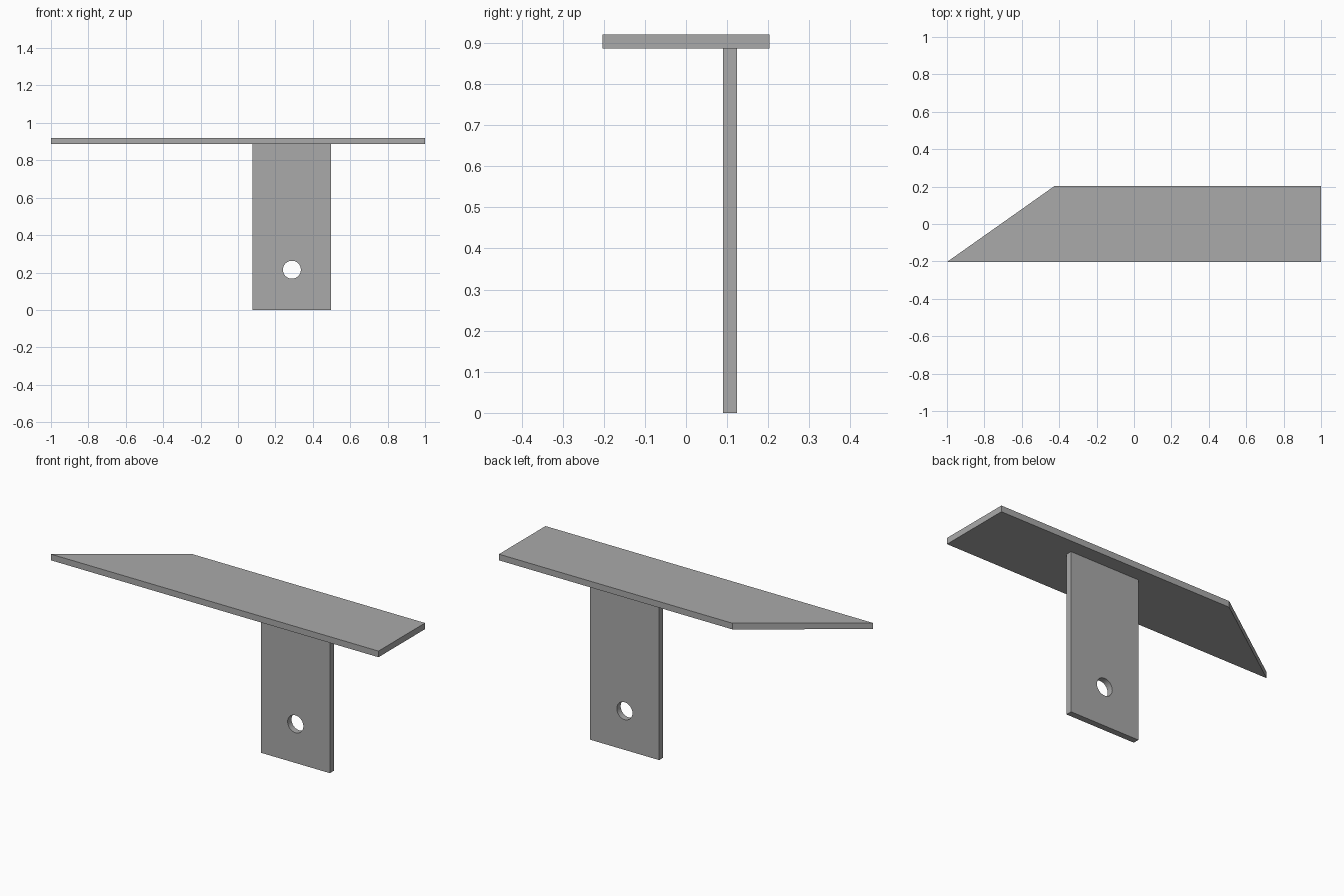
import bpy, bmesh, math
from mathutils import Matrix, Vector

cube = bpy.data.objects.get("Cube")
if cube:
    bpy.data.objects.remove(cube, do_unlink=True)

grey = bpy.data.materials.new("plain grey")
grey.use_nodes = True
grey.diffuse_color = (0.4, 0.4, 0.4, 1)
grey.node_tree.nodes["Principled BSDF"].inputs["Base Color"].default_value = (0.4, 0.4, 0.4, 1)


def plate(name, loops, thickness, matrix):
    """Fill flat loops (outline, then holes), thicken along +z, then place."""
    bm = bmesh.new()
    for loop in loops:
        verts = [bm.verts.new((x, y, 0)) for x, y in loop]
        for a, b in zip(verts, verts[1:] + verts[:1]):
            bm.edges.new((a, b))
    bmesh.ops.triangle_fill(bm, edges=bm.edges[:], use_beauty=True)
    result = bmesh.ops.extrude_face_region(bm, geom=bm.faces[:], use_keep_orig=True)
    top = [g for g in result["geom"] if isinstance(g, bmesh.types.BMVert)]
    bmesh.ops.translate(bm, verts=top, vec=Vector((0, 0, thickness)))
    bmesh.ops.recalc_face_normals(bm, faces=bm.faces[:])
    bm.transform(matrix)
    bmesh.ops.recalc_face_normals(bm, faces=bm.faces[:])
    mesh = bpy.data.meshes.new(name)
    bm.to_mesh(mesh)
    bm.free()
    mesh.materials.append(grey)
    obj = bpy.data.objects.new(name, mesh)
    bpy.context.collection.objects.link(obj)
    return obj


THICK = 0.034
UNDERSIDE = 0.886

# Horizontal shelf with one end cut at a slant
shelf = [(-1, -0.203), (1, -0.203), (1, 0.203), (-0.425, 0.203)]
plate("shelf", [shelf], THICK, Matrix.Translation((0, 0, UNDERSIDE)))

# Upright tab with a round bolt hole, drawn flat and stood up
tab = [(0.077, 0), (0.498, 0), (0.498, UNDERSIDE), (0.077, UNDERSIDE)]
steps = 40
hole = [(0.288 + 0.048 * math.cos(math.tau * i / steps),
         0.215 + 0.048 * math.sin(math.tau * i / steps)) for i in range(steps)]
stand = Matrix.Translation((0, 0.124, 0)) @ Matrix.Rotation(math.pi / 2, 4, "X")
plate("upright_tab", [tab, hole], THICK, stand)
